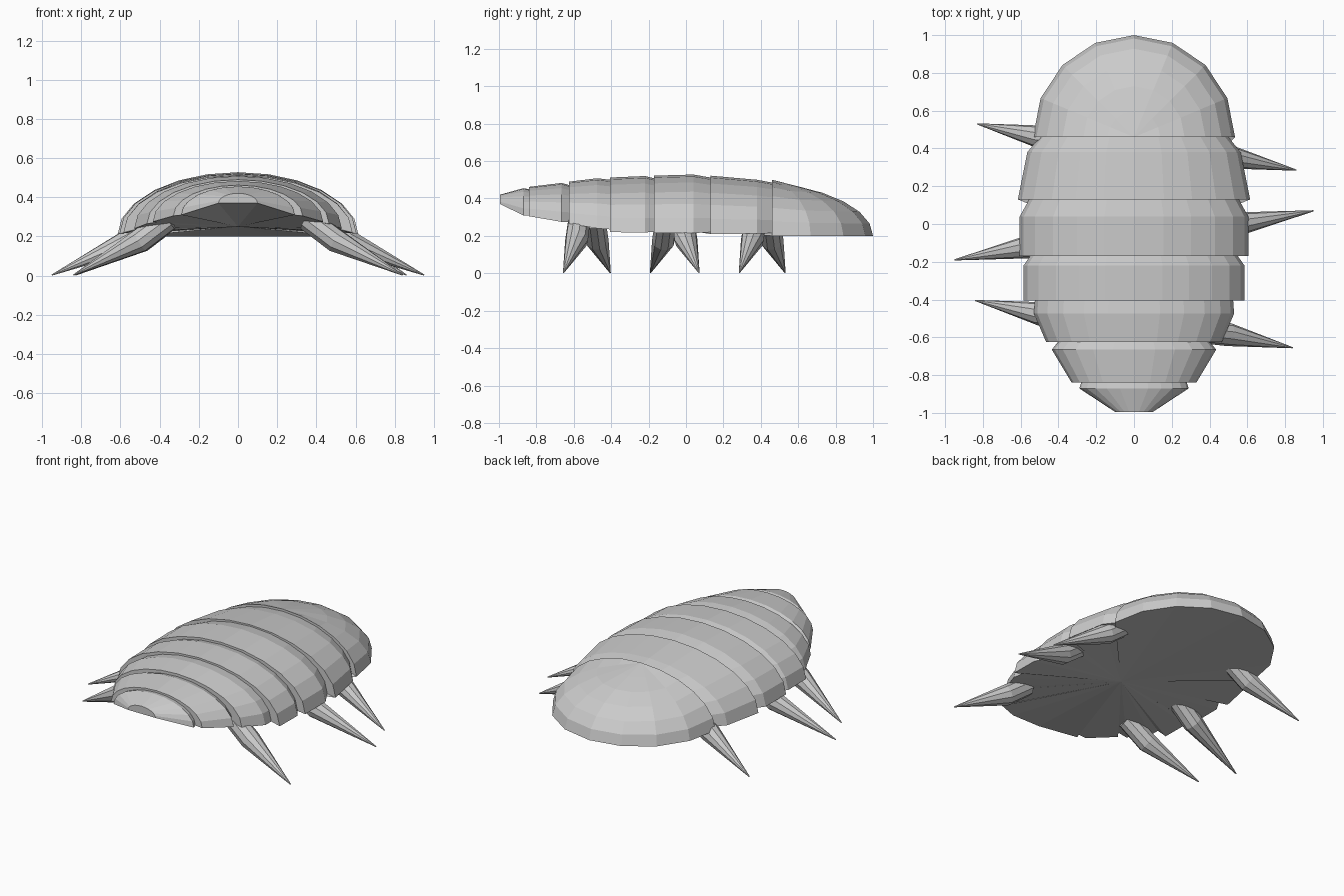
import bpy, bmesh
from math import sin, cos, pi
from mathutils import Vector

if "Cube" in bpy.data.objects:
    bpy.data.objects.remove(bpy.data.objects["Cube"])

ARC = 12      # facets across the back
DOME_Y = 0.46


def make(name, bm):
    bmesh.ops.remove_doubles(bm, verts=bm.verts, dist=1e-5)
    bmesh.ops.recalc_face_normals(bm, faces=bm.faces)
    me = bpy.data.meshes.new(name)
    bm.to_mesh(me)
    bm.free()
    ob = bpy.data.objects.new(name, me)
    bpy.context.collection.objects.link(ob)
    return ob


def loft(bm, rings, closed=False):
    rows = [[bm.verts.new(p) for p in r] for r in rings]
    n = len(rows[0])
    for a, b in zip(rows, rows[1:]):
        for i in range(n if closed else n - 1):
            j = (i + 1) % n
            bm.faces.new((a[i], a[j], b[j], b[i]))
    return rows


# Plates: per plate (y, half width, top z, rim z) from its tucked front to its rear lip
plates = [
    [(0.46, 0.50, 0.485, 0.215), (0.38, 0.565, 0.50, 0.212), (0.13, 0.615, 0.522, 0.21)],
    [(0.13, 0.555, 0.512, 0.22), (0.04, 0.605, 0.528, 0.215), (-0.17, 0.605, 0.522, 0.215)],
    [(-0.17, 0.55, 0.508, 0.222), (-0.22, 0.585, 0.52, 0.218), (-0.405, 0.585, 0.512, 0.22)],
    [(-0.405, 0.525, 0.50, 0.235), (-0.475, 0.53, 0.508, 0.24), (-0.625, 0.465, 0.49, 0.265)],
    [(-0.625, 0.40, 0.472, 0.275), (-0.665, 0.435, 0.483, 0.275), (-0.84, 0.33, 0.462, 0.305)],
    [(-0.84, 0.28, 0.45, 0.31), (-0.87, 0.29, 0.455, 0.31), (-0.995, 0.10, 0.42, 0.37)],
]
sections = [(DOME_Y, 0.535, 0.50, 0.20)] + [s for p in plates for s in p]


def arch(y, w, top, rim):
    return [(w * cos(pi * i / ARC), y, rim + (top - rim) * sin(pi * i / ARC))
            for i in range(ARC + 1)]


bm = bmesh.new()
rows = loft(bm, [arch(*s) for s in sections])
bm.faces.new(rows[-1])
make("segmented_back_plates", bm)

# Domed end shield: quarter ellipsoid, slightly flattened away from its rear edge
bm = bmesh.new()
rings = []
for k in range(ARC // 2 + 1):
    lat = (pi / 2) * k / (ARC // 2)
    ring = []
    for i in range(9):
        a = pi * i / 8
        t = max(0.0, sin(a) * cos(lat))
        if t < 1e-6:
            t = 0.0
        ring.append((0.535 * cos(a) * cos(lat), DOME_Y + 0.54 * t,
                     0.20 + 0.30 * sin(lat) * (1 - 0.15 * t ** 0.4)))
    rings.append(ring)
dome_rim = rings[0]
bm_rows = rings[:-1]
rows = loft(bm, bm_rows)
pole = bm.verts.new((0, DOME_Y, 0.50))
for a, b in zip(rows[-1], rows[-1][1:]):
    bm.faces.new((a, b, pole))
make("dome_shield", bm)

# Underside: fan from the whole rim to one belly point
bm = bmesh.new()
right = [(w, y, rim) for y, w, top, rim in sections[1:]]
left = [(-x, y, z) for x, y, z in reversed(right)]
loop = [bm.verts.new(p) for p in list(reversed(dome_rim)) + right + left]
belly = bm.verts.new((0, -0.12, 0.25))
for i, v in enumerate(loop):
    bm.faces.new((v, loop[(i + 1) % len(loop)], belly))
make("underside", bm)


# Legs: bent tapering spikes (root, knee, tip)
def leg(name, side, tip_x, tip_y, lean):
    knee_x = 0.50 + (tip_x - 0.84) * 0.5
    path = [(Vector((side * (knee_x - 0.15), tip_y - lean * 0.085, 0.29)), 0.06),
            (Vector((side * knee_x, tip_y - lean * 0.07, 0.178)), 0.062),
            (Vector((side * tip_x, tip_y, 0.003)), 0.003)]
    whole = (path[2][0] - path[0][0]).normalized()
    u = whole.cross(Vector((0, 0, 1))).normalized()
    v = whole.cross(u)
    bm = bmesh.new()
    rows = loft(bm, [[p + r * (cos(2 * pi * i / 10) * u + sin(2 * pi * i / 10) * v)
                      for i in range(10)] for p, r in path], closed=True)
    bm.faces.new(rows[0])
    bm.faces.new(rows[-1])
    make(name, bm)


for label, *args in [
    ("right_leg_1", 1, 0.86, 0.285, -1), ("right_leg_2", 1, 0.95, 0.07, 1),
    ("right_leg_3", 1, 0.84, -0.655, -1), ("left_leg_1", -1, 0.83, 0.53, 1),
    ("left_leg_2", -1, 0.95, -0.19, -1), ("left_leg_3", -1, 0.84, -0.405, 1),
]:
    leg(label, *args)
